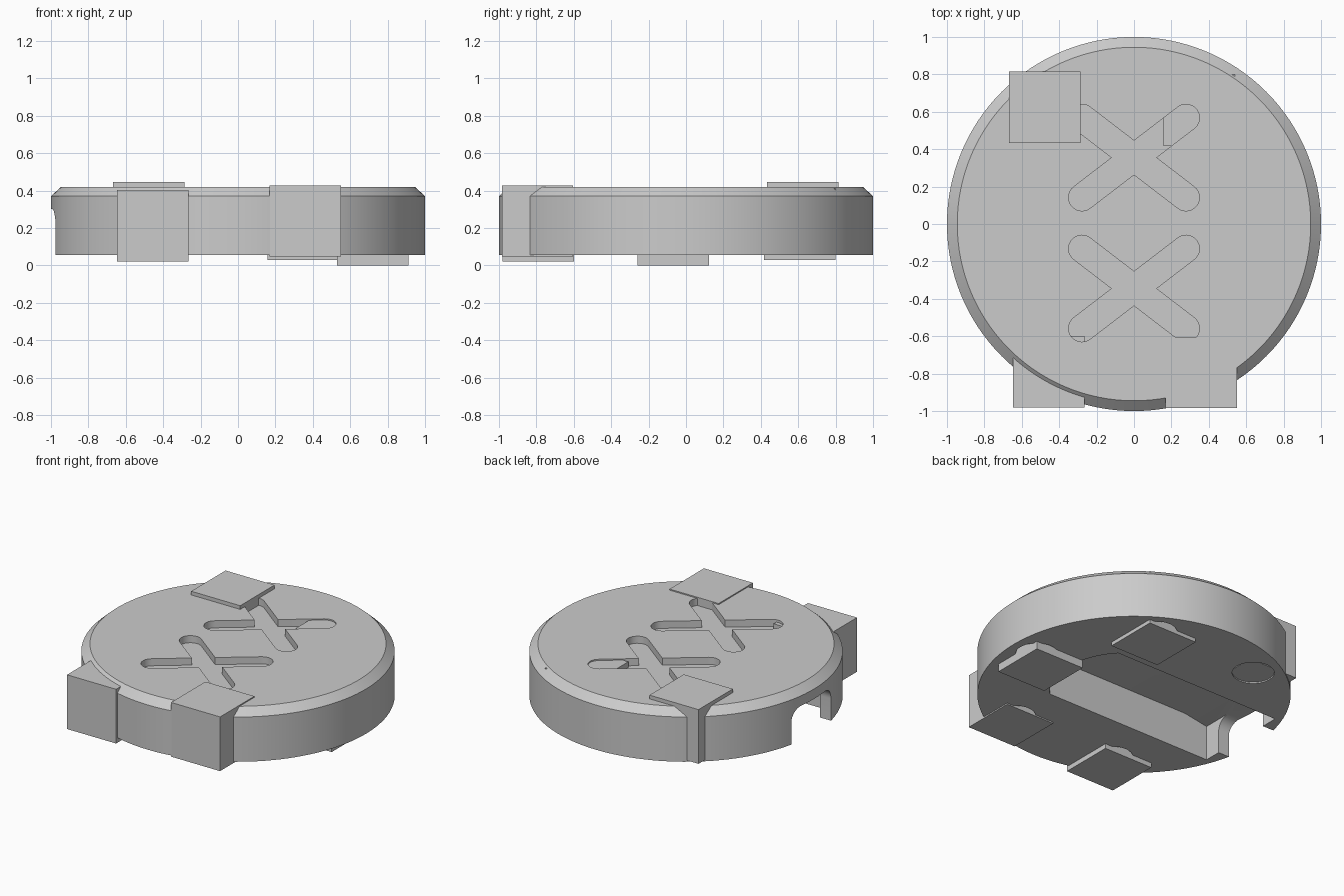
import bpy, bmesh, math
from mathutils import Vector, Matrix

if "Cube" in bpy.data.objects:
    bpy.data.objects.remove(bpy.data.objects["Cube"])

grey = bpy.data.materials.new("plain_grey")
grey.diffuse_color = (0.6, 0.6, 0.6, 1)
grey.use_nodes = True
grey.node_tree.nodes["Principled BSDF"].inputs["Base Color"].default_value = grey.diffuse_color


def finish(name, bm):
    bmesh.ops.recalc_face_normals(bm, faces=bm.faces)
    me = bpy.data.meshes.new(name)
    bm.to_mesh(me)
    bm.free()
    me.materials.append(grey)
    ob = bpy.data.objects.new(name, me)
    bpy.context.collection.objects.link(ob)
    return ob


def prism(name, outline, low, high, axis="z"):
    """Extrude a 2D outline along z, x (outline in yz) or y (outline in xz)."""
    place = {"z": lambda u, v, w: (u, v, w),
             "x": lambda u, v, w: (w, u, v),
             "y": lambda u, v, w: (u, w, v)}[axis]
    bm = bmesh.new()
    face = bm.faces.new([bm.verts.new(place(u, v, low)) for u, v in outline])
    new = bmesh.ops.extrude_face_region(bm, geom=[face])["geom"]
    shift = Vector(place(0, 0, high - low))
    bmesh.ops.translate(bm, vec=shift, verts=[g for g in new if isinstance(g, bmesh.types.BMVert)])
    return finish(name, bm)


def arc(cx, cy, r, start, end, n):
    return [(cx + r * math.cos(math.radians(start + (end - start) * i / n)),
             cy + r * math.sin(math.radians(start + (end - start) * i / n))) for i in range(n + 1)]


def cut(target, cutter):
    mod = target.modifiers.new("cut", "BOOLEAN")
    mod.operation = "DIFFERENCE"
    mod.solver = "EXACT"
    mod.object = cutter
    bpy.context.view_layer.objects.active = target
    bpy.ops.object.modifier_apply(modifier=mod.name)
    bpy.data.objects.remove(cutter, do_unlink=True)


# Round body with a chamfered top rim
bm = bmesh.new()
N = 128
rings = []
for r, z in ((1.0, 0.055), (1.0, 0.37), (0.945, 0.42)):
    rings.append([bm.verts.new((x, y, z)) for x, y in arc(0, 0, r, 0, 360, N)[:-1]])
for a, b in zip(rings, rings[1:]):
    for i in range(N):
        bm.faces.new((a[i], a[(i + 1) % N], b[(i + 1) % N], b[i]))
bm.faces.new(rings[0])
bm.faces.new(rings[-1])
disc = finish("round_body", bm)

# Two X-shaped grooves in the top
TX, TY, TR = 0.278, 0.213, 0.072
reach, tilt = math.hypot(TX, TY), math.degrees(math.atan2(TY, TX))
for cy in (0.355, -0.345):
    for sign in (1, -1):
        capsule = arc(reach, 0, TR, -90, 90, 14) + arc(-reach, 0, TR, 90, 270, 14)
        arm = prism("groove_cutter", capsule, 0.37, 0.6)
        arm.data.transform(Matrix.Translation((0, cy, 0)) @ Matrix.Rotation(math.radians(sign * tilt), 4, "Z"))
        cut(disc, arm)

# Underside channel with a bowed inner end
half = 0.34
bow = math.degrees(math.asin(half / 0.5))
cut(disc, prism("channel_cutter", [(-0.71, half), (-0.71, -half)] + arc(0.05, 0, 0.5, -bow, bow, 20),
                -0.1, 0.33))
# Sloped outer end of the channel
cut(disc, prism("ramp_cutter", [(-0.89, -0.1), (-0.6, -0.1), (-0.6, 0.325), (-0.71, 0.33), (-0.89, 0.30)],
                -half, half, "y"))
# Arched doorway through the rim
door = [(-0.22, -0.1), (0.22, -0.1)] + arc(0.13, 0.21, 0.09, 0, 90, 10) + arc(-0.13, 0.21, 0.09, 90, 180, 10)
cut(disc, prism("doorway_cutter", door, -1.2, -0.8, "x"))

# Round recesses under the body
for deg in (0, 60, 120, -60, -120):
    a = math.radians(deg)
    cut(disc, prism("recess_cutter", arc(0.81 * math.cos(a), 0.81 * math.sin(a), 0.135, 0, 360, 40)[:-1],
                    -0.1, 0.095))

bpy.ops.object.select_all(action="DESELECT")
disc.select_set(True)
bpy.context.view_layer.objects.active = disc
bpy.ops.object.shade_smooth_by_angle(angle=math.radians(25))

# Loose cubes set into the body: lower corner of each
S = 0.382
for name, x, y, z in (("back_left_cube", -0.668, 0.433, 0.064),
                      ("front_left_cube", -0.646, -0.98, 0.021),
                      ("front_right_cube", 0.168, -0.985, 0.046),
                      ("right_cube", 0.53, -0.26, 0.0),
                      ("back_right_cube", 0.157, 0.418, 0.029)):
    prism(name, [(x, y), (x + S, y), (x + S, y + S), (x, y + S)], z, z + S)
